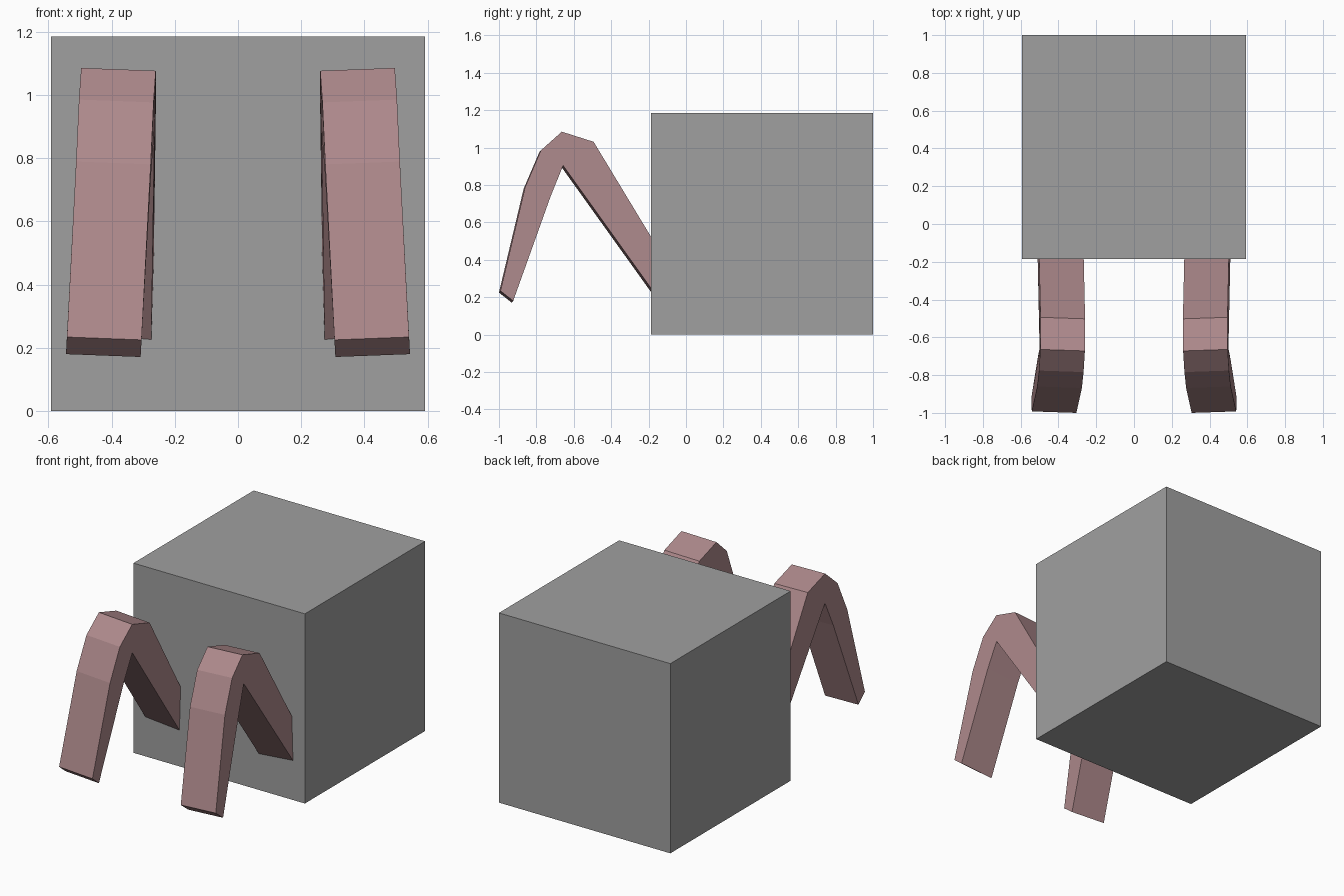
import bpy, bmesh

if "Cube" in bpy.data.objects:
    bpy.data.objects.remove(bpy.data.objects["Cube"])


def material(name, rgb):
    m = bpy.data.materials.new(name)
    m.diffuse_color = (*rgb, 1.0)
    m.use_nodes = True
    m.node_tree.nodes["Principled BSDF"].inputs["Base Color"].default_value = m.diffuse_color
    return m


def make_object(name, bm, mat):
    bmesh.ops.recalc_face_normals(bm, faces=bm.faces[:])
    mesh = bpy.data.meshes.new(name)
    bm.to_mesh(mesh)
    bm.free()
    mesh.materials.append(mat)
    obj = bpy.data.objects.new(name, mesh)
    bpy.context.collection.objects.link(obj)
    return obj


grey = material("grey", (0.35, 0.35, 0.35))
pink = material("dusty pink", (0.42, 0.25, 0.26))

# Box body
bm = bmesh.new()
bmesh.ops.create_cube(bm, size=1.0)
bmesh.ops.scale(bm, vec=(1.184, 1.186, 1.184), verts=bm.verts[:])
bmesh.ops.translate(bm, vec=(0, 0.407, 0.592), verts=bm.verts[:])
make_object("box_body", bm, grey)

# Bent leg: inner-side outline as (x, y, z), rear end buried in the box
outline = [
    (0.305, -1.000, 0.225), (0.276, -0.868, 0.780), (0.267, -0.784, 0.976),
    (0.260, -0.672, 1.076), (0.259, -0.502, 1.022), (0.266, -0.190, 0.506),
    (0.270, -0.100, 0.358), (0.277, -0.100, 0.104), (0.274, -0.190, 0.232),
    (0.264, -0.665, 0.895), (0.276, -0.730, 0.735), (0.308, -0.932, 0.171),
]
bm = bmesh.new()
inner = bm.faces.new([bm.verts.new(p) for p in outline])
# Sweep sideways with a slight tilt
bmesh.ops.solidify  # (extrusion below keeps the outline unchanged)
swept = bmesh.ops.extrude_face_region(bm, geom=[inner], use_keep_orig=True)
moved = [g for g in swept["geom"] if isinstance(g, bmesh.types.BMVert)]
bmesh.ops.translate(bm, vec=(0.236, 0.008, 0.009), verts=moved)
legs = make_object("front_legs", bm, pink)
mirror = legs.modifiers.new("mirror", 'MIRROR')
mirror.use_axis[0] = True
